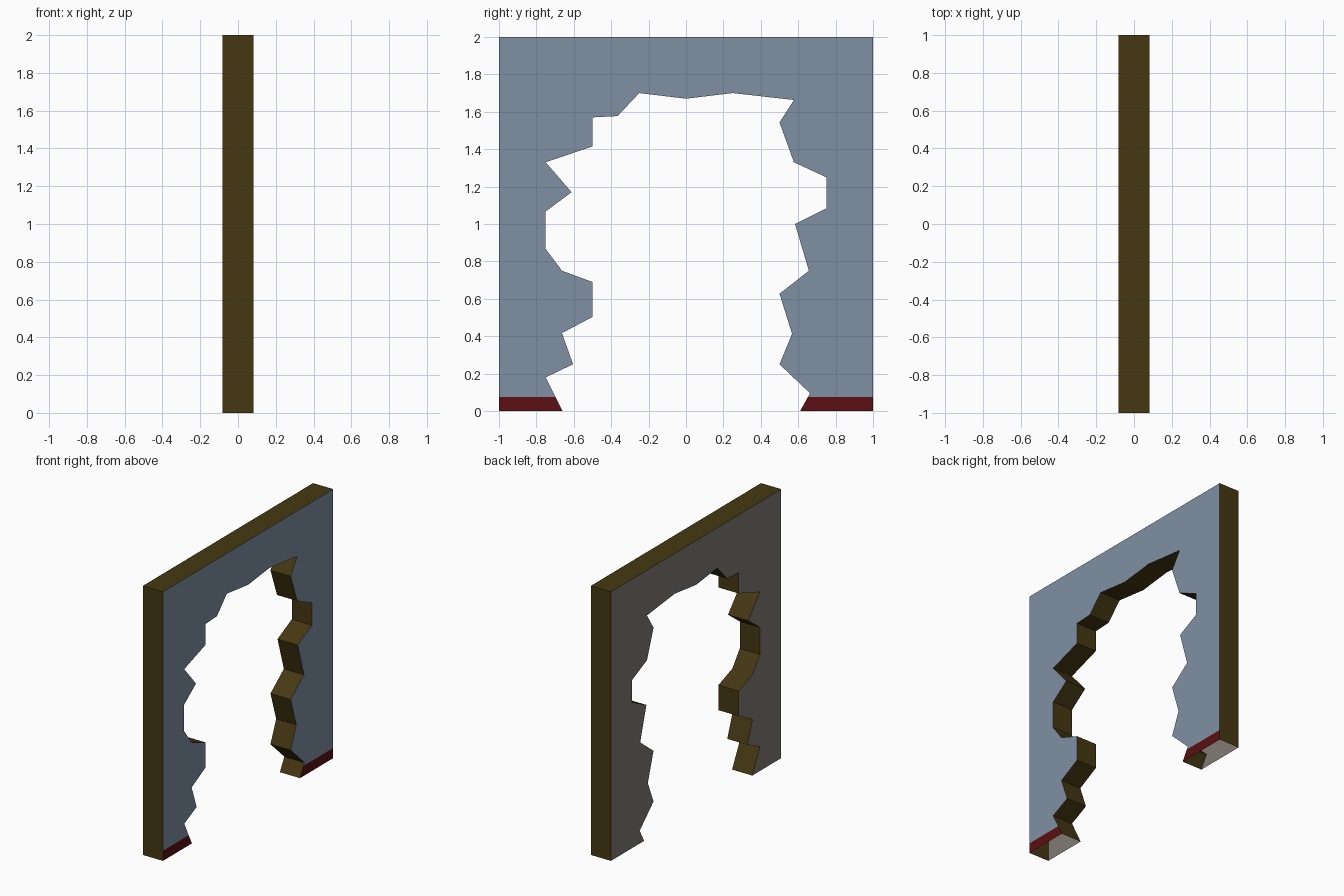
import bpy, bmesh
from mathutils import Vector

if "Cube" in bpy.data.objects:
    bpy.data.objects.remove(bpy.data.objects["Cube"])

HALF = 0.083      # half the wall thickness
SKIRT = 0.075     # height of the red skirting band


def material(name, rgb):
    m = bpy.data.materials.new(name)
    m.diffuse_color = (*rgb, 1)
    m.use_nodes = True
    m.node_tree.nodes["Principled BSDF"].inputs["Base Color"].default_value = m.diffuse_color
    return m


# Ragged opening, (y, z), from the left foot over the top to the right foot
opening = [
    (-.66, 0), (-.75, .18), (-.604, .25), (-.663, .417), (-.5, .503), (-.5, .69),
    (-.663, .75), (-.75, .867), (-.75, 1.067), (-.612, 1.17), (-.75, 1.33),
    (-.5, 1.415), (-.5, 1.57), (-.366, 1.577), (-.25, 1.70), (0, 1.67),
    (.25, 1.70), (.577, 1.663), (.5, 1.543), (.577, 1.33), (.75, 1.25),
    (.75, 1.083), (.583, 1.0), (.657, .75), (.5, .627), (.567, .413),
    (.5, .25), (.663, .095), (.61, 0),
]
outline = opening + [(1, 0), (1, 2), (-1, 2), (-1, 0)]

# Wall slab: outline extruded through the thickness
bm = bmesh.new()
face = bm.faces.new([bm.verts.new((-HALF, y, z)) for y, z in outline])
ext = bmesh.ops.extrude_face_region(bm, geom=[face], use_keep_orig=True)
moved = [g for g in ext["geom"] if isinstance(g, bmesh.types.BMVert)]
bmesh.ops.translate(bm, verts=moved, vec=Vector((2 * HALF, 0, 0)))
bmesh.ops.recalc_face_normals(bm, faces=bm.faces)

# Undersides of both feet are open
feet = [f for f in bm.faces if max(v.co.z for v in f.verts) < 0.001]
bmesh.ops.delete(bm, geom=feet, context='FACES_ONLY')

# Cut the skirting line into the wall
bmesh.ops.bisect_plane(bm, geom=bm.verts[:] + bm.edges[:] + bm.faces[:],
                       plane_co=(0, 0, SKIRT), plane_no=(0, 0, 1))

# Colours by direction: painted side, plain side, broken edges, skirting
bm.normal_update()
for f in bm.faces:
    if f.normal.x > 0.9:
        low = max(v.co.z for v in f.verts) < SKIRT + 0.001
        f.material_index = 3 if low else 0
    elif f.normal.x < -0.9:
        f.material_index = 1
    else:
        f.material_index = 2

# Split the ragged sides into clean triangles
bmesh.ops.triangulate(bm, faces=[f for f in bm.faces if len(f.verts) > 4])

mesh = bpy.data.meshes.new("broken_wall")
bm.to_mesh(mesh)
bm.free()
for name, rgb in (("blue grey paint", (.21, .28, .37)),
                  ("warm grey plaster", (.225, .198, .173)),
                  ("dark brown core", (.06, .039, .006)),
                  ("dark red skirting", (.106, .005, .006))):
    mesh.materials.append(material(name, rgb))
bpy.context.collection.objects.link(bpy.data.objects.new("broken_wall", mesh))
